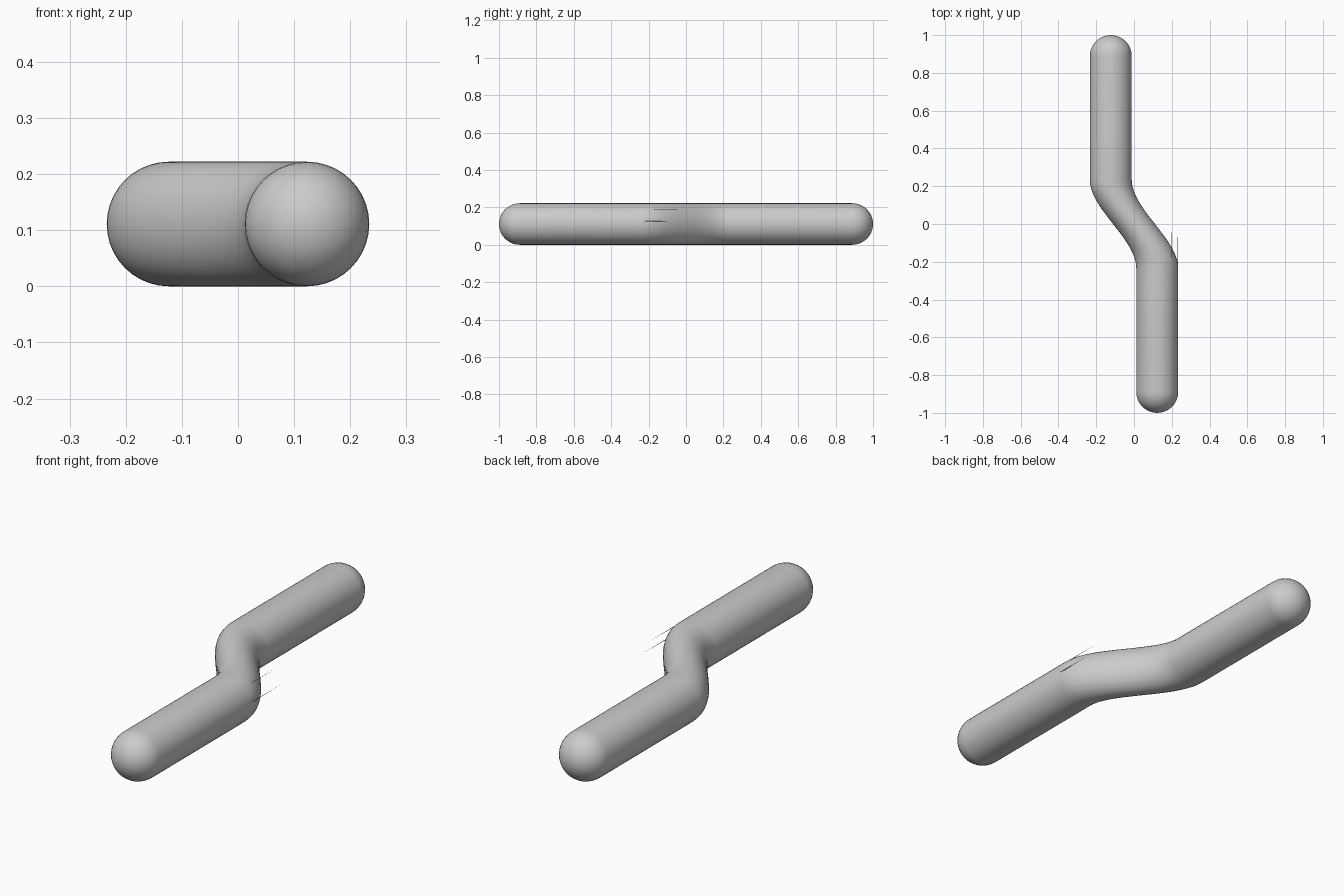
import bpy, bmesh
from math import sin, cos, pi

if "Cube" in bpy.data.objects:
    bpy.data.objects.remove(bpy.data.objects["Cube"])

R, OFFSET, HALF, BEND = 0.111, 0.123, 1.0, 0.235
SIDES, CAP, MID = 40, 10, 24


def centre_x(y):
    # S-shaped sideways offset between the two straight halves
    t = max(0.0, min(1.0, (y + BEND) / (2 * BEND)))
    return OFFSET * (1 - 2 * t * t * (3 - 2 * t))


def finish(name, bm, smooth=True):
    bmesh.ops.recalc_face_normals(bm, faces=bm.faces)
    mesh = bpy.data.meshes.new(name)
    bm.to_mesh(mesh)
    bm.free()
    for p in mesh.polygons:
        p.use_smooth = smooth
    obj = bpy.data.objects.new(name, mesh)
    bpy.context.collection.objects.link(obj)
    return obj


# Offset rod: round sections lofted along y, with hemispherical ends
cap = [(-HALF + R - R * cos(a), R * sin(a))
       for a in (pi / 2 * i / CAP for i in range(1, CAP + 1))]
bend = [(-BEND + 2 * BEND * i / MID, R) for i in range(MID + 1)]
stations = cap + bend + [(-y, r) for y, r in reversed(cap)]

bm = bmesh.new()
rings = []
for y, r in stations:
    rings.append([bm.verts.new((centre_x(y) + r * cos(2 * pi * k / SIDES), y,
                                R + r * sin(2 * pi * k / SIDES)))
                  for k in range(SIDES)])
for a, b in zip(rings, rings[1:]):
    for k in range(SIDES):
        n = (k + 1) % SIDES
        bm.faces.new((a[k], a[n], b[n], b[k]))
for ring, y in ((rings[0], -HALF), (rings[-1], HALF)):
    tip = bm.verts.new((centre_x(y), y, R))
    for k in range(SIDES):
        bm.faces.new((ring[k], ring[(k + 1) % SIDES], tip))
finish("offset_rod", bm)


# Thin needles standing off the outer side of the bend
def needle(name, x, z, y_tip):
    bm = bmesh.new()
    base = [bm.verts.new((x + dx, -0.23, z + dz))
            for dx, dz in ((-0.002, -0.002), (0.001, 0), (-0.002, 0.002))]
    tip = bm.verts.new((x, y_tip, z))
    bm.faces.new(base)
    for k in range(3):
        bm.faces.new((base[k], base[(k + 1) % 3], tip))
    finish(name, bm, False)


needle("side_needle", 0.232, 0.125, -0.03)
needle("upper_needle", 0.2, 0.187, -0.03)
